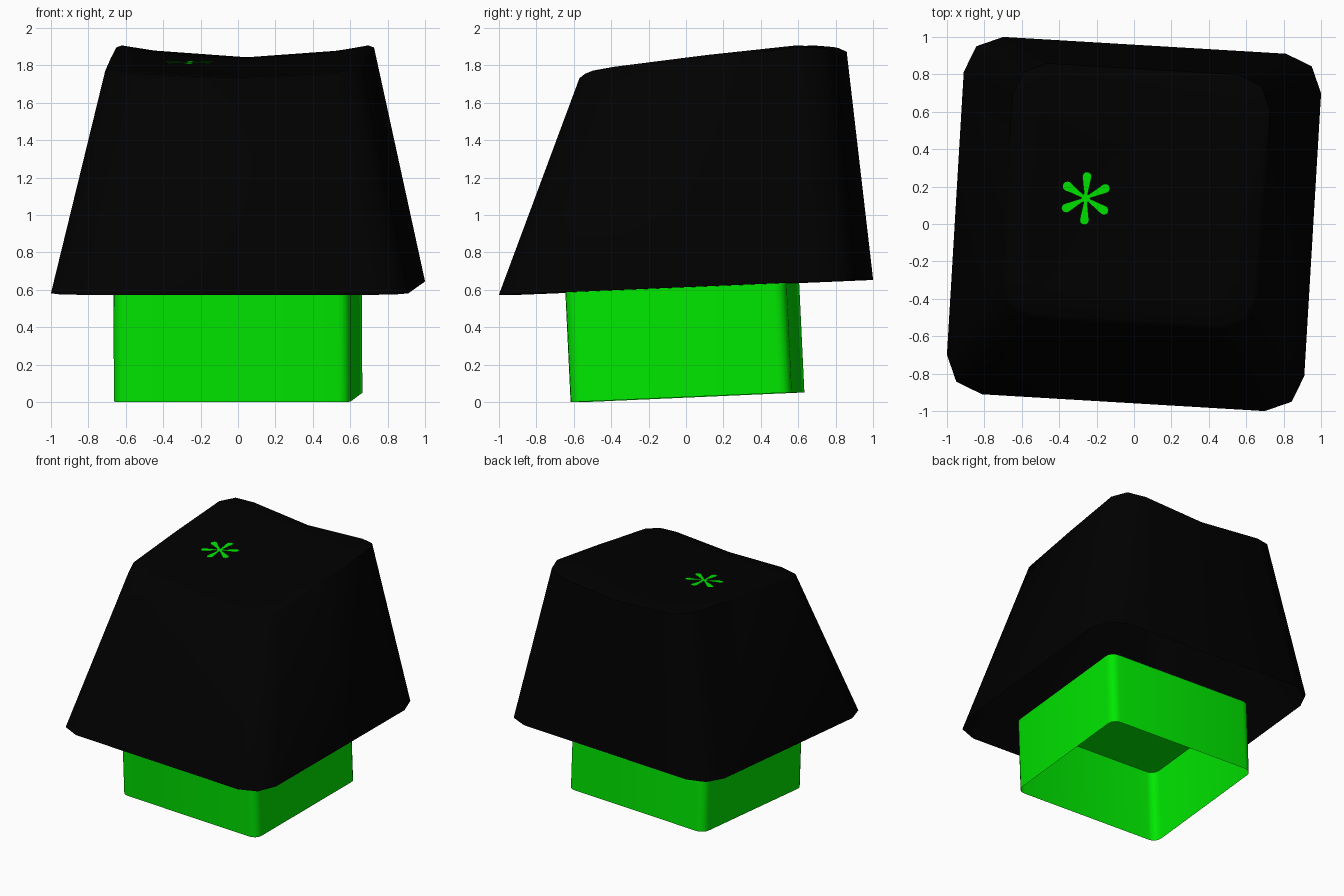
import bpy, bmesh, math

cube = bpy.data.objects.get("Cube")
if cube:
    bpy.data.objects.remove(cube)

TURN = math.radians(-3.4)


def material(name, rgb):
    m = bpy.data.materials.new(name)
    m.use_nodes = True
    colour = (*rgb, 1)
    m.diffuse_color = colour
    m.node_tree.nodes["Principled BSDF"].inputs["Base Color"].default_value = colour
    return m


black = material("matte_black", (0, 0, 0))
green = material("bright_green", (0, 0.81, 0))


def finish(name, bm, mat, angle=50):
    mesh = bpy.data.meshes.new(name)
    bm.to_mesh(mesh)
    bm.free()
    ob = bpy.data.objects.new(name, mesh)
    bpy.context.collection.objects.link(ob)
    mesh.materials.append(mat)
    ob.rotation_euler.z = TURN
    bpy.ops.object.select_all(action="DESELECT")
    ob.select_set(True)
    bpy.context.view_layer.objects.active = ob
    bpy.ops.object.shade_smooth_by_angle(angle=math.radians(angle))


def rounded(hx, hy, r, cy=0, corner=2, side=2):
    """Rounded rectangle outline, counterclockwise, with subdivided sides."""
    arcs = []
    for k, (sx, sy) in enumerate([(1, 1), (-1, 1), (-1, -1), (1, -1)]):
        arcs.append([(sx * (hx - r) + r * math.cos((k + i / corner) * math.pi / 2),
                      cy + sy * (hy - r) + r * math.sin((k + i / corner) * math.pi / 2))
                     for i in range(corner + 1)])
    pts = []
    for k, arc in enumerate(arcs):
        (ax, ay), (bx, by) = arc[-1], arcs[(k + 1) % 4][0]
        pts += arc + [(ax + (bx - ax) * i / side, ay + (by - ay) * i / side)
                      for i in range(1, side)]
    return pts


def ring(bm, pts, height):
    return [bm.verts.new((x, y, height(x, y))) for x, y in pts]


def bridge(bm, lower, upper):
    n = len(lower)
    for i in range(n):
        j = (i + 1) % n
        bm.faces.new((lower[i], lower[j], upper[j], upper[i]))


def under(x, y):
    return 0.613 + 0.042 * y


def top(x, y):
    """Sloping top with a scoop running from front to back."""
    rim = min(1.77 + 0.127 * (y + 0.52), 1.907)
    t = max(0, min(1, (y + 0.53) / 1.35))
    depth = 0.035 + 0.09 * t - 0.062 * t * t
    return rim - depth * max(0, 1 - (x / 0.66) ** 2)


# Tapered key cap, a thin shell open underneath
MID = 0.145
bm = bmesh.new()
base = ring(bm, rounded(0.957, 0.957, 0.2), under)
shoulder = ring(bm, rounded(0.69, 0.685, 0.18, MID),
                lambda x, y: top(x, y) - 0.017 + 0.009 * y)
bridge(bm, base, shoulder)
outline = rounded(0.66, 0.655, 0.165, MID)
previous = shoulder
steps = 5
for s in range(steps, 0, -1):
    f = s / steps
    current = ring(bm, [(x * f, MID + (y - MID) * f) for x, y in outline], top)
    bridge(bm, previous, current)
    previous = current
centre = bm.verts.new((0, MID, top(0, MID)))
for i, v in enumerate(previous):
    bm.faces.new((v, previous[(i + 1) % len(previous)], centre))
finish("key_cap", bm, black)

# Housing below the cap, closed above and open below
bm = bmesh.new()
foot = ring(bm, rounded(0.634, 0.592, 0.065, 0.008, corner=4, side=1),
            lambda x, y: 0.0257 + 0.044 * y)
roof = ring(bm, rounded(0.634, 0.592, 0.065, -0.02, corner=4, side=1), under)
bridge(bm, foot, roof)
bm.faces.new(roof)
finish("switch_housing", bm, green, 40)

# Six-petal mark lying on the top
CX, CY = -0.266, 0.122
bm = bmesh.new()


def patch(pts, lift):
    bm.faces.new([bm.verts.new((CX + x, CY + y, 1.809 + 0.06 * (CY + y) + lift))
                  for x, y in pts])


for k in range(6):
    a = math.pi / 2 + k * math.pi / 3
    tip = [(0.117 + 0.025 * math.cos(t), 0.025 * math.sin(t))
           for t in [math.pi * (i / 6 - 0.5) for i in range(7)]]
    petal = [(0.012, -0.008)] + tip + [(0.012, 0.008)]
    patch([(u * math.cos(a) - v * math.sin(a), u * math.sin(a) + v * math.cos(a))
           for u, v in petal], 0)
patch([(0.024 * math.cos(i * math.pi / 6), 0.024 * math.sin(i * math.pi / 6))
       for i in range(12)], 0.001)
finish("top_mark", bm, green)
